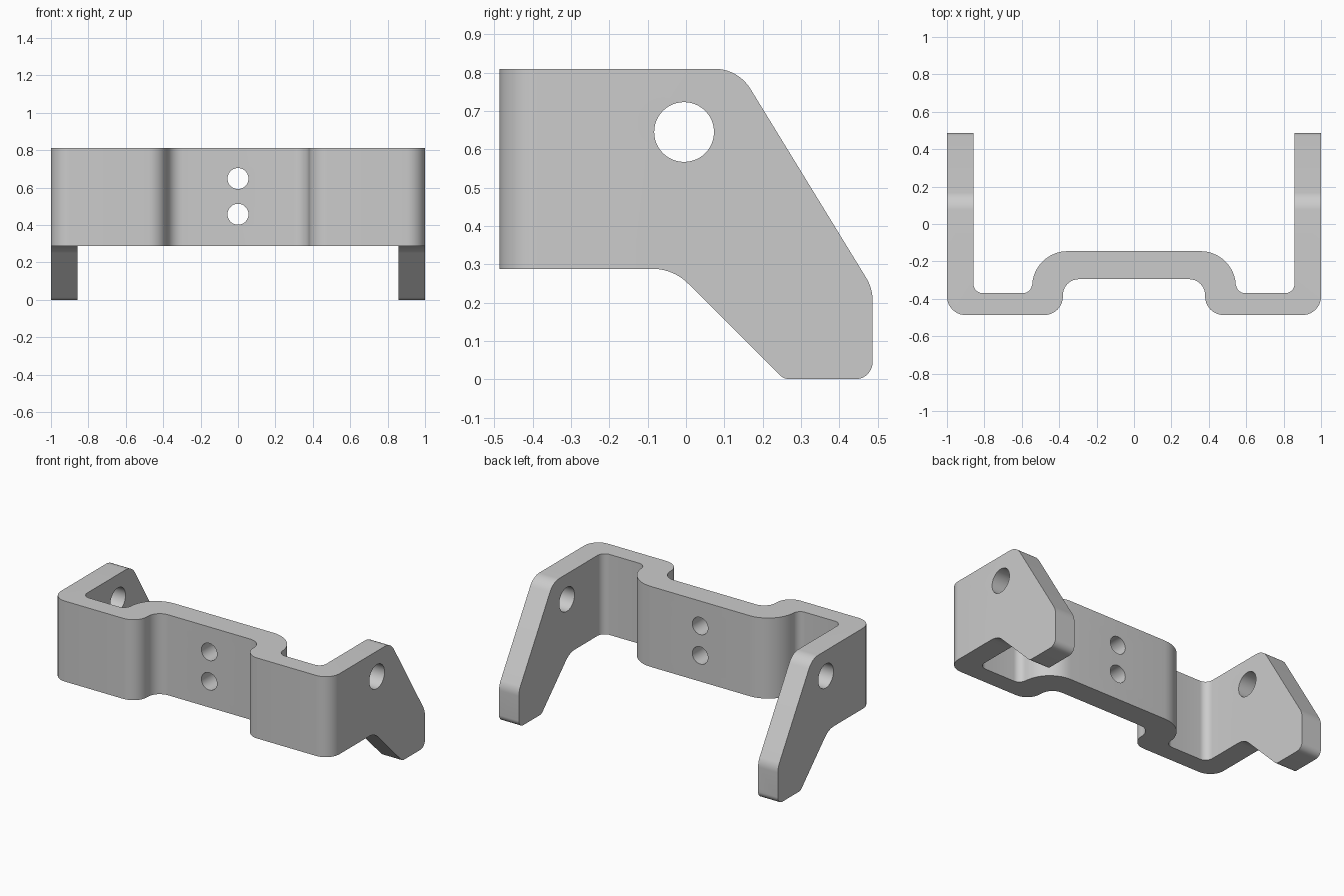
import bpy, bmesh, math
from mathutils import Vector, Matrix

cube = bpy.data.objects.get("Cube")
if cube:
    bpy.data.objects.remove(cube, do_unlink=True)

metal = bpy.data.materials.new("light grey metal")
metal.use_nodes = True
GREY = (0.6, 0.6, 0.6, 1)
metal.diffuse_color = GREY
metal.node_tree.nodes["Principled BSDF"].inputs["Base Color"].default_value = GREY


def rounded(corners, steps=10):
    """Outline from (a, b, radius) corners, each replaced by an arc."""
    out = []
    for i, (a, b, r) in enumerate(corners):
        p = Vector((a, b))
        if r == 0:
            out.append(p)
            continue
        d1 = (Vector(corners[i - 1][:2]) - p).normalized()
        d2 = (Vector(corners[(i + 1) % len(corners)][:2]) - p).normalized()
        half = d1.angle(d2) / 2
        centre = p + (d1 + d2).normalized() * r / math.sin(half)
        start = p + d1 * r / math.tan(half) - centre
        end = p + d2 * r / math.tan(half) - centre
        sweep = start.angle_signed(end)
        for k in range(steps + 1):
            out.append(centre + Matrix.Rotation(-sweep * k / steps, 2) @ start)
    return out


def prism(name, outline, place, lo, hi):
    """Extrude an outline; place maps (a, b, depth) to x, y, z."""
    bm = bmesh.new()
    face = bm.faces.new([bm.verts.new(place(p.x, p.y, lo)) for p in outline])
    top = bmesh.ops.extrude_face_region(bm, geom=[face])["geom"]
    shift = Vector(place(0, 0, hi)) - Vector(place(0, 0, lo))
    bmesh.ops.translate(bm, vec=shift, verts=[v for v in top if isinstance(v, bmesh.types.BMVert)])
    bmesh.ops.recalc_face_normals(bm, faces=bm.faces)
    mesh = bpy.data.meshes.new(name)
    bm.to_mesh(mesh)
    bm.free()
    mesh.materials.append(metal)
    ob = bpy.data.objects.new(name, mesh)
    bpy.context.collection.objects.link(ob)
    return ob


def circle(a, b, r, n=48):
    return [Vector((a + r * math.cos(math.tau * i / n), b + r * math.sin(math.tau * i / n))) for i in range(n)]


def cut(target, tool, operation):
    mod = target.modifiers.new(tool.name, "BOOLEAN")
    mod.object = tool
    mod.operation = operation
    mod.solver = "EXACT"
    bpy.context.view_layer.objects.active = target
    bpy.ops.object.modifier_apply(modifier=mod.name)
    bpy.data.objects.remove(tool, do_unlink=True)


def along_x(a, b, d):
    return (d, a, b)


def along_y(a, b, d):
    return (a, d, b)


def along_z(a, b, d):
    return (a, b, d)


# Bent strip with two arms: half the plan, mirrored
half_plan = [
    (0.38, -0.295, 0.085), (0.38, -0.487, 0.1), (1, -0.487, 0.1), (1, 0.487, 0),
    (0.858, 0.487, 0), (0.858, -0.37, 0.05), (0.545, -0.37, 0.05), (0.545, -0.145, 0.19),
]
plan = half_plan + [(-x, y, r) for x, y, r in reversed(half_plan)]
bracket = prism("bracket", rounded(plan), along_z, -0.1, 0.9)

# Side shape: straight band at the front, arms sloping down at the back
side = [
    (-0.6, 0.81, 0), (-0.6, 0.288, 0), (-0.033, 0.288, 0.13), (0.255, 0, 0.04),
    (0.487, 0, 0.045), (0.487, 0.237, 0.115), (0.136, 0.81, 0.11),
]
cut(bracket, prism("side_shape", rounded(side), along_x, -1.2, 1.2), "INTERSECT")

# Pivot holes through both arms, screw holes through the middle
cut(bracket, prism("pivot_hole", circle(-0.005, 0.645, 0.078), along_x, -1.2, 1.2), "DIFFERENCE")
for z in (0.457, 0.648):
    cut(bracket, prism("screw_hole", circle(0, z, 0.056), along_y, -0.6, 0.2), "DIFFERENCE")

bpy.ops.object.select_all(action="DESELECT")
bracket.select_set(True)
bpy.context.view_layer.objects.active = bracket
bpy.ops.object.shade_smooth_by_angle(angle=math.radians(30))
